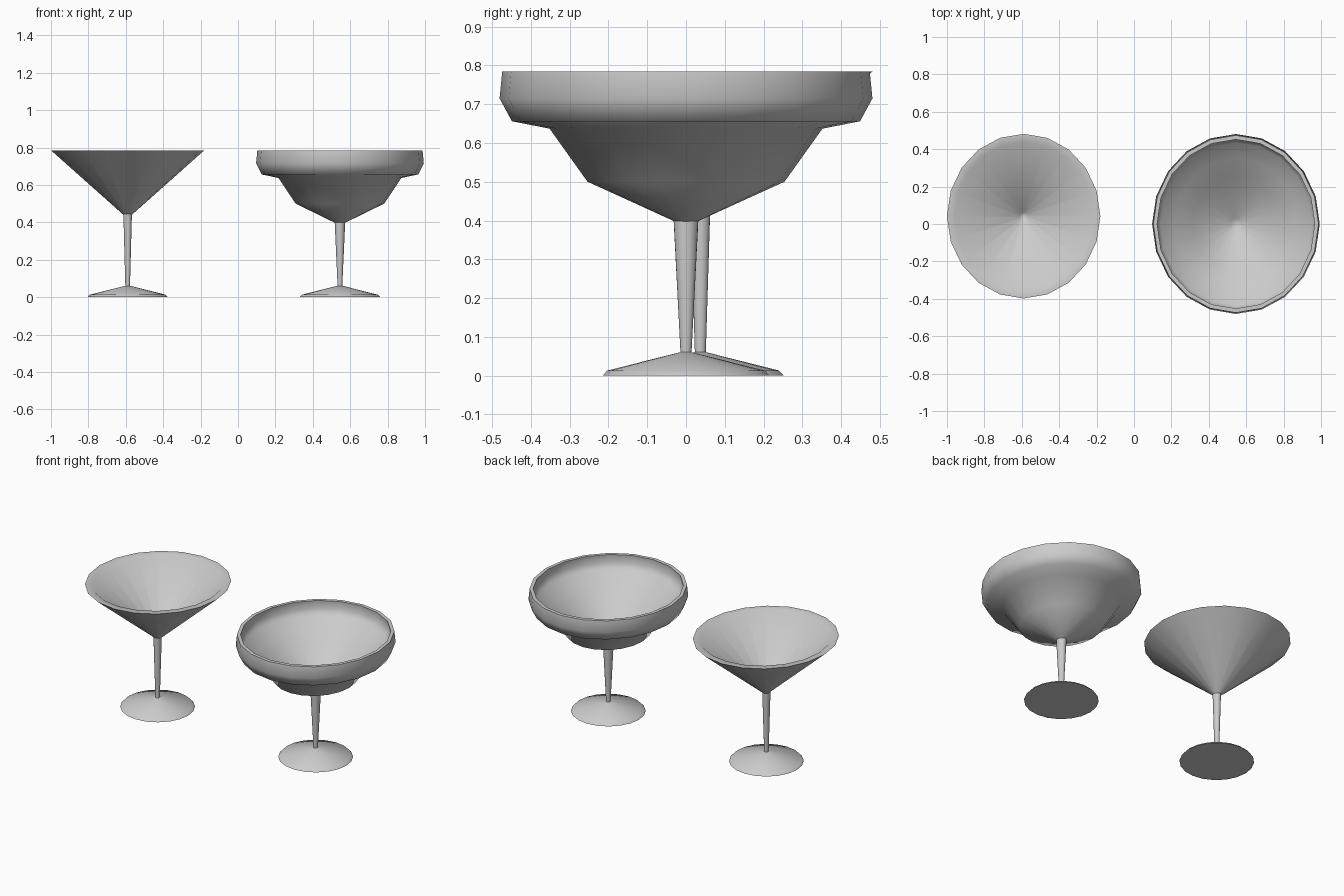
import bpy, bmesh, math

if "Cube" in bpy.data.objects:
    bpy.data.objects.remove(bpy.data.objects["Cube"])

SIDES = 20


def lathe(name, profile, centre, squash=1.0):
    """Revolve (radius, z) points around a vertical axis; radius 0 makes a pole."""
    bm = bmesh.new()
    rings = []
    for r, z in profile:
        if r == 0:
            rings.append([bm.verts.new((0, 0, z))] * SIDES)
        else:
            rings.append([bm.verts.new((r * squash * math.cos(a), r * math.sin(a), z))
                          for a in (2 * math.pi * i / SIDES for i in range(SIDES))])
    for low, high in zip(rings, rings[1:]):
        for i in range(SIDES):
            j = (i + 1) % SIDES
            quad = [low[i], low[j], high[j], high[i]]
            bm.faces.new(list(dict.fromkeys(quad)))
    bmesh.ops.recalc_face_normals(bm, faces=bm.faces)
    mesh = bpy.data.meshes.new(name)
    bm.to_mesh(mesh)
    bm.free()
    obj = bpy.data.objects.new(name, mesh)
    obj.location = (centre[0], centre[1], 0)
    bpy.context.collection.objects.link(obj)
    bpy.ops.object.select_all(action='DESELECT')
    obj.select_set(True)
    bpy.context.view_layer.objects.active = obj
    bpy.ops.object.shade_smooth_by_angle(angle=math.radians(60))
    return obj


def glass(name, centre, stem_top, bowl, bowl_shift=0.0):
    x, y = centre
    # shallow conical foot with a bevelled edge
    lathe(name + "_foot", [(0, 0), (0.215, 0), (0.203, 0.013), (0.016, 0.06), (0, 0.062)], centre)
    # stem widening toward the bowl
    lathe(name + "_stem", [(0.014, 0.055), (stem_top[0], stem_top[1])], centre, 0.88)
    # slightly oval bowl: outside, rim, then inside
    lathe(name + "_bowl", bowl, (x, y + bowl_shift), 0.932)


# plain conical cocktail glass
glass("cone_glass", (-0.59, 0.037), (0.026, 0.445),
      [(0.024, 0.44), (0.44, 0.785), (0.397, 0.785), (0.022, 0.475), (0, 0.46)], 0.005)

# stepped wide glass
glass("stepped_glass", (0.545, 0), (0.032, 0.402),
      [(0.03, 0.398), (0.254, 0.50), (0.352, 0.637), (0.449, 0.656), (0.481, 0.715),
       (0.474, 0.785), (0.452, 0.785), (0.458, 0.73), (0.435, 0.70), (0.352, 0.65),
       (0.25, 0.565), (0.03, 0.425), (0, 0.415)])
